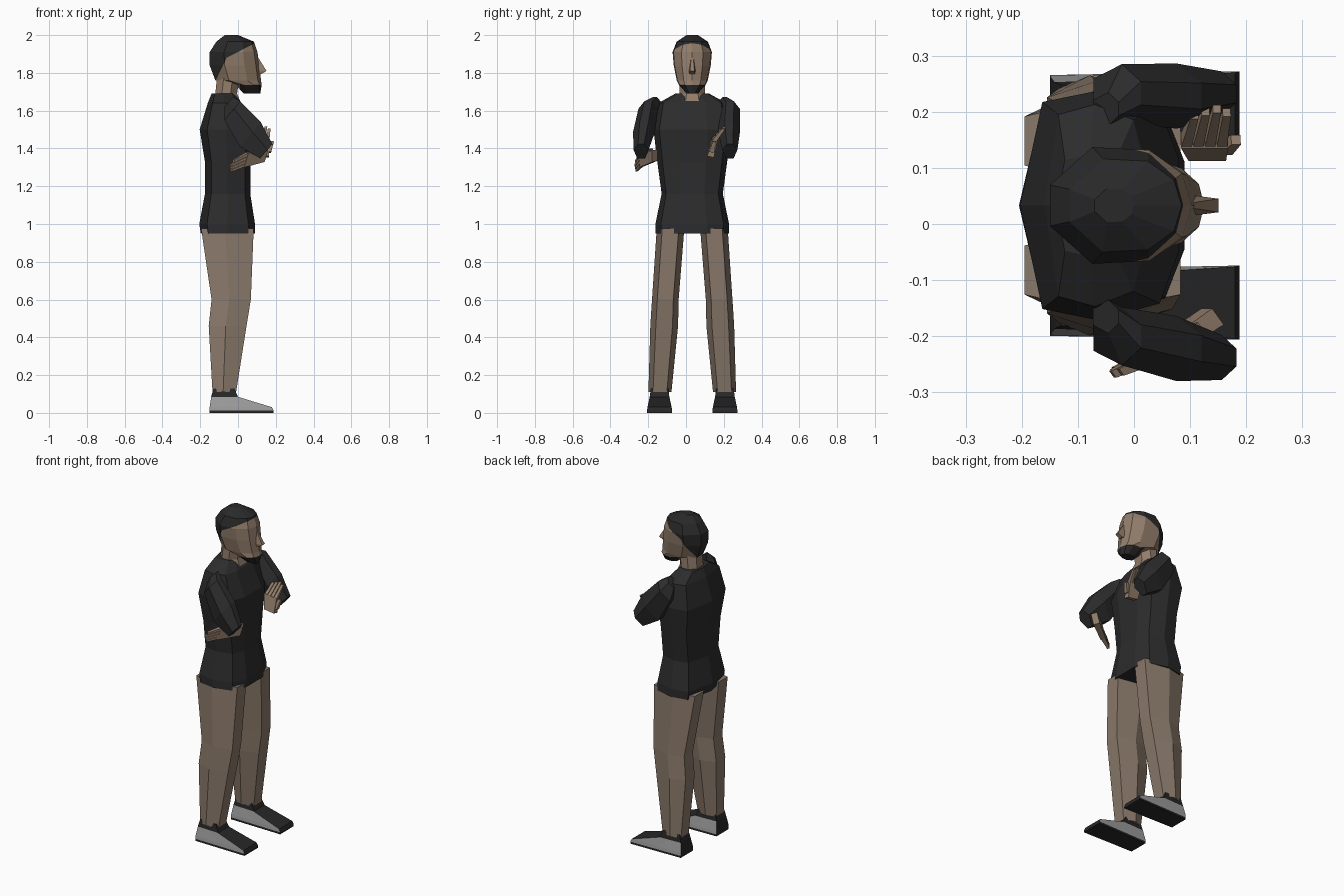
import bpy, bmesh
from mathutils import Vector as V

if "Cube" in bpy.data.objects:
    bpy.data.objects.remove(bpy.data.objects["Cube"])

CY = 0.033  # body centre line


def mat(name, r, g, b):
    m = bpy.data.materials.new(name)
    m.diffuse_color = (r, g, b, 1)
    m.use_nodes = True
    m.node_tree.nodes["Principled BSDF"].inputs["Base Color"].default_value = m.diffuse_color
    return m


SKIN = mat("skin", .285, .202, .143)
PANTS = mat("trouser_brown", .25, .188, .142)
SHIRT = mat("shirt_black", .025, .025, .026)
HAIR = mat("hair_black", .022, .022, .023)
GREY = mat("shoe_grey", .34, .34, .34)
SOLE = mat("shoe_black", .02, .02, .02)


def loft(bm, rings):
    rows = [[bm.verts.new(p) for p in r] for r in rings]
    n = len(rows[0])
    for a, b in zip(rows, rows[1:]):
        for i in range(n):
            j = (i + 1) % n
            bm.faces.new((a[i], a[j], b[j], b[i]))
    bm.faces.new(rows[0][::-1])
    bm.faces.new(rows[-1])


def finish(name, bm, mats, rule=None):
    bmesh.ops.recalc_face_normals(bm, faces=bm.faces[:])
    bm.normal_update()
    if rule:
        for f in bm.faces:
            f.material_index = rule(f.calc_center_median(), f.normal)
    me = bpy.data.meshes.new(name)
    bm.to_mesh(me)
    bm.free()
    for m in mats:
        me.materials.append(m)
    ob = bpy.data.objects.new(name, me)
    bpy.context.collection.objects.link(ob)
    return ob


def section(half, z, xb, xf, hw, cy=CY):
    """Horizontal ring: half is (depth 0-1, width 0-1) on one side, mirrored."""
    pts = [(d, w) for d, w in half] + [(d, -w) for d, w in half[::-1] if w > 0]
    return [(xb + d * (xf - xb), cy + w * hw, z) for d, w in pts]


# Torso
shirt_half = [(0, 0), (.14, .9), (.5, 1), (.88, .85), (1, .4)]
bm = bmesh.new()
loft(bm, [section(shirt_half, *r) for r in (
    (.95, -.197, .09, .195), (1.0, -.205, .09, .195), (1.16, -.175, .065, .162),
    (1.33, -.175, .065, .185), (1.5, -.203, .08, .205), (1.64, -.16, .02, .18),
    (1.69, -.14, -.02, .09))])
finish("shirt", bm, [SHIRT])

# Neck
round_half = [(0, .45), (.3, 1), (.7, 1), (1, .45)]
bm = bmesh.new()
loft(bm, [section(round_half, *r) for r in (
    (1.63, -.13, .02, .085), (1.69, -.12, -.005, .068), (1.79, -.11, .01, .065))])
finish("neck", bm, [SKIN])

# Head with hair and beard cut along sloping lines
head_half = [(0, .35), (.3, 1), (.7, .95), (.93, .55), (1, 0)]
bm = bmesh.new()
loft(bm, [section(head_half, *r) for r in (
    (1.69, .03, .118, .028), (1.735, -.01, .125, .07), (1.76, -.12, .122, .082),
    (1.84, -.15, .113, .098), (1.91, -.15, .103, .104), (1.965, -.115, .085, .083),
    (2.0, -.07, .0, .03))])
bend = V((-.06, CY, 1.88))
n_back, n_top = V((-.135, 0, .065)), V((-.075, 0, .145))
for co, no in ((bend, n_back), (bend, n_top), (V((.01, 0, 0)), V((1, 0, 0)))):
    bmesh.ops.bisect_plane(bm, geom=bm.verts[:] + bm.edges[:] + bm.faces[:],
                           plane_co=co, plane_no=no)


def head_rule(c, n):
    if (c - bend).dot(n_back) > 0 or (c - bend).dot(n_top) > 0:
        return 1
    return 1 if c.z < 1.738 and c.x > .01 else 0


finish("head", bm, [SKIN, HAIR], head_rule)

# Nose
bm = bmesh.new()
loft(bm, [[(.09, CY - w, z), (x, CY - w * .6, z), (x, CY + w * .6, z), (.09, CY + w, z)]
          for z, x, w in ((1.795, .125, .019), (1.81, .151, .02), (1.88, .108, .009))])
finish("nose", bm, [SKIN])

# Legs and shoes
for side, s in (("left", 1), ("right", -1)):
    bm = bmesh.new()
    rings = []
    for z, xb, xf, inner, outer in (
            (.975, -.195, .083, .042, .188), (.6, -.14, .068, .072, .213),
            (.46, -.155, .045, .075, .222), (.11, -.135, -.01, .11, .232)):
        rings.append(section([(0, .6), (.45, 1), (1, .6)], z, xb, xf,
                             (outer - inner) / 2, CY + s * (inner + outer) / 2))
    loft(bm, rings)
    finish(side + "_trouser_leg", bm, [PANTS])

    bm = bmesh.new()
    box = [(0, .9), (.5, .95), (1, 1)]
    loft(bm, [section(box, z, xb, xf, hw, CY + s * .173) for z, xb, xf, hw in (
        (0, -.15, .188, .066), (.012, -.15, .188, .066), (.03, -.15, .18, .064),
        (.085, -.142, .0, .052), (.13, -.13, -.02, .046))])

    def shoe_rule(c, n):
        return 1 if .012 < c.z < .075 and abs(n.y) > .5 else 0

    finish(side + "_shoe", bm, [SOLE, GREY], shoe_rule)


# Sleeves: six-sided, running forward and down from the shoulder
u = V((.65, 0, .76))
for side, ys in (("right", (-.165, -.2, -.222, -.238)), ("left", (.205, .233, .228, .232))):
    bm = bmesh.new()
    rings = []
    for (x, z, ru, rv), y in zip(((-.05, 1.645, .035, .03), (-.03, 1.6, .065, .052),
                                  (.065, 1.475, .085, .058), (.15, 1.385, .05, .04)), ys):
        c = V((x, y, z))
        rings.append([c + u * ru * a + V((0, rv * b, 0)) for a, b in
                      ((1, .4), (.2, 1), (-1, .5), (-1, -.5), (.2, -1), (1, -.4))])
    loft(bm, rings)
    finish(side + "_sleeve", bm, [SHIRT])


# Hands: palm, four fingers and a thumb
def bar(bm, a, b, wa, wb, ta, tb):
    loft(bm, [[p + w * i + t * j for i, j in ((1, 1), (1, -1), (-1, -1), (-1, 1))]
              for p, w, t in ((a, wa, ta), (b, wb, tb))])


def hand(name, wrist, knuckle, tip, across):
    wrist, knuckle, tip, across = V(wrist), V(knuckle), V(tip), V(across)
    t = across.cross(knuckle - wrist).normalized() * .015
    bm = bmesh.new()
    bar(bm, wrist, knuckle, across * .8, across, t * 1.2, t)
    for i in range(4):
        k = (i - 1.5) / 2
        a, b = knuckle + across * k, tip + across * k * .9
        b += (knuckle - tip) * (.1 + .2 * abs(k - .2))
        bar(bm, a, b, across * .22, across * .17, t * .8, t * .5)
    bar(bm, wrist.lerp(knuckle, .3) + across * .8, knuckle + across * 1.35,
        across * .3, across * .2, t * .9, t * .6)
    finish(name, bm, [SKIN])


hand("right_hand", (.14, -.165, 1.362), (.035, -.235, 1.34), (-.05, -.272, 1.298),
     (.012, 0, .038))
hand("left_hand", (.13, .13, 1.36), (.125, .15, 1.445), (.14, .212, 1.525),
     (.042, 0, -.006))
